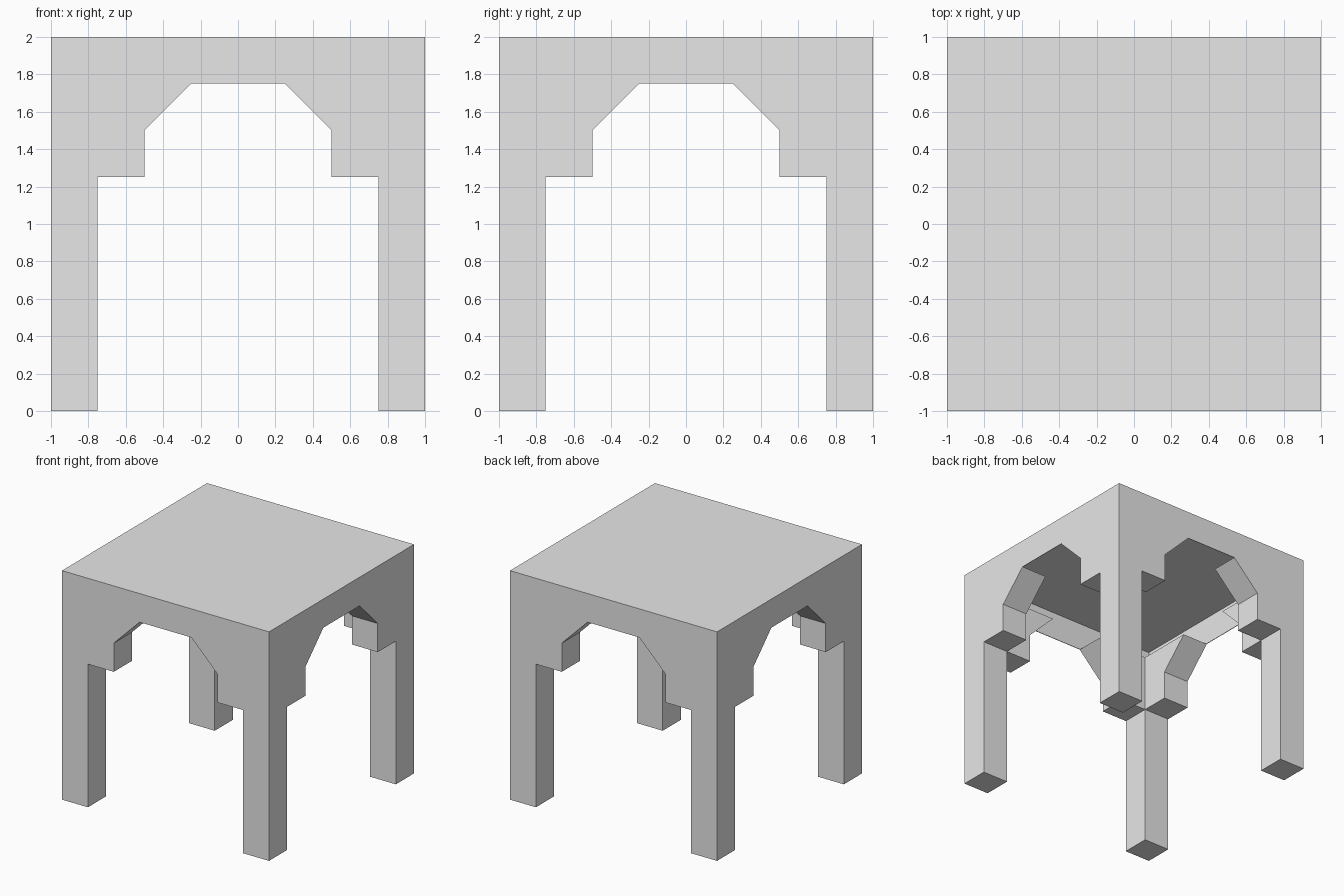
import bpy
import bmesh
from mathutils import Matrix

cube = bpy.data.objects.get("Cube")
if cube:
    bpy.data.objects.remove(cube, do_unlink=True)

grey = bpy.data.materials.new("plain grey")
grey.use_nodes = True
grey.diffuse_color = (0.8, 0.8, 0.8, 1)
grey.node_tree.nodes["Principled BSDF"].inputs["Base Color"].default_value = (0.8, 0.8, 0.8, 1)


def make_object(name, bm):
    bmesh.ops.recalc_face_normals(bm, faces=bm.faces)
    mesh = bpy.data.meshes.new(name)
    bm.to_mesh(mesh)
    bm.free()
    mesh.materials.append(grey)
    obj = bpy.data.objects.new(name, mesh)
    bpy.context.collection.objects.link(obj)
    return obj


def box(name, half, bottom, top):
    bm = bmesh.new()
    bmesh.ops.create_cube(bm, size=1)
    bmesh.ops.scale(bm, vec=(2 * half, 2 * half, top - bottom), verts=bm.verts)
    bmesh.ops.translate(bm, vec=(0, 0, (top + bottom) / 2), verts=bm.verts)
    return make_object(name, bm)


def arch_prism(name, angle):
    # Stepped arch opening with chamfered shoulders, run right through the frame
    half = [(0.75, -0.5), (0.75, 1.25), (0.5, 1.25), (0.5, 1.5), (0.25, 1.75)]
    outline = half + [(-x, z) for x, z in reversed(half)]
    bm = bmesh.new()
    face = bm.faces.new([bm.verts.new((x, -1.5, z)) for x, z in outline])
    ext = bmesh.ops.extrude_face_region(bm, geom=[face])
    moved = [v for v in ext["geom"] if isinstance(v, bmesh.types.BMVert)]
    bmesh.ops.translate(bm, vec=(0, 3, 0), verts=moved)
    bmesh.ops.rotate(bm, matrix=Matrix.Rotation(angle, 3, "Z"), verts=bm.verts)
    return make_object(name, bm)


# Solid block, opened into four bracketed legs under a thin hollow top
frame = box("table_frame", 1, 0, 2)
cutters = [
    arch_prism("front_arch_cutter", 0),
    arch_prism("side_arch_cutter", 1.5707963),
    box("room_cutter", 0.75, -0.5, 1.8),
    box("top_hollow_cutter", 0.995, 1.75, 1.995),
]
for cutter in cutters:
    mod = frame.modifiers.new(cutter.name, "BOOLEAN")
    mod.operation = "DIFFERENCE"
    mod.solver = "EXACT"
    mod.object = cutter
    cutter.hide_render = True
    cutter.hide_viewport = True
